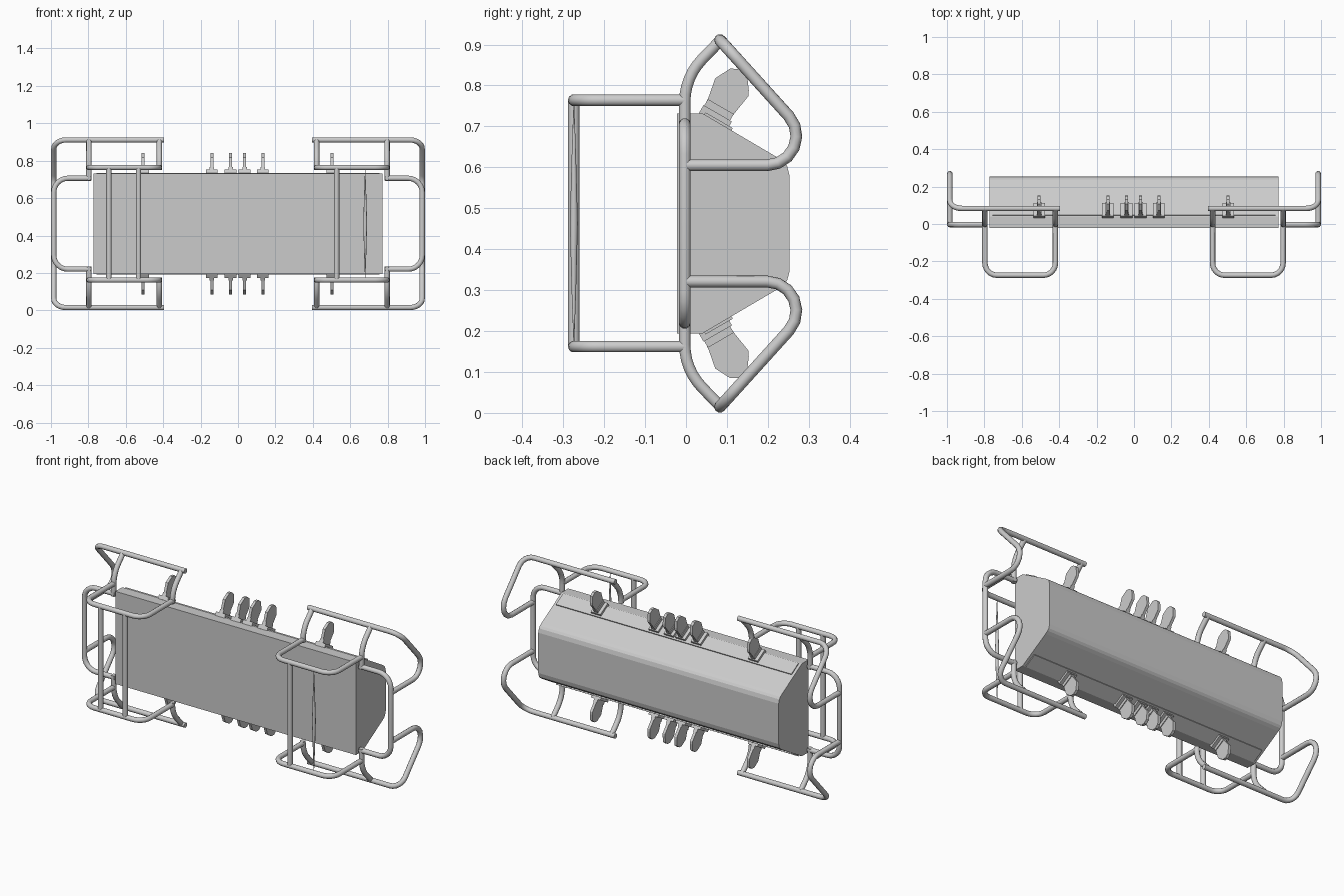
import bpy, bmesh, math
from mathutils import Vector

if "Cube" in bpy.data.objects:
    bpy.data.objects.remove(bpy.data.objects["Cube"])

ZC = 0.463      # height of the horizontal mirror plane
R = 0.0145      # tube radius


def rounded(points, radius, steps=6):
    """Replace each inner corner of a polyline with a circular arc."""
    p = [Vector(q) for q in points]
    out = [p[0]]
    for a, b, c in zip(p, p[1:], p[2:]):
        u, v = (a - b).normalized(), (c - b).normalized()
        half = u.angle(v) / 2
        r = radius.pop(0) if isinstance(radius, list) else radius
        centre = b + (u + v).normalized() * (r / math.sin(half))
        length = r / math.tan(half)
        s = (b + u * length - centre).normalized()
        e = (b + v * length - centre).normalized()
        out += [centre + s.slerp(e, i / steps) * r for i in range(steps + 1)]
    return out + [p[-1]]


def tube(name, pts, radii=None):
    cu = bpy.data.curves.new(name, 'CURVE')
    cu.dimensions = '3D'
    cu.bevel_depth = R
    cu.bevel_resolution = 3
    cu.use_fill_caps = True
    sp = cu.splines.new('POLY')
    sp.points.add(len(pts) - 1)
    for i, q in enumerate(pts):
        sp.points[i].co = (*q, 1)
        sp.points[i].radius = radii[i] if radii else 1
    ob = bpy.data.objects.new(name, cu)
    bpy.context.collection.objects.link(ob)


def prism(name, profile, x0, x1):
    """Extrude a (y, z) profile along x."""
    bm = bmesh.new()
    face = bm.faces.new([bm.verts.new((x0, y, z)) for y, z in profile])
    new = bmesh.ops.extrude_face_region(bm, geom=[face])['geom']
    bmesh.ops.translate(bm, vec=(x1 - x0, 0, 0),
                        verts=[v for v in new if isinstance(v, bmesh.types.BMVert)])
    bmesh.ops.recalc_face_normals(bm, faces=bm.faces)
    me = bpy.data.meshes.new(name)
    bm.to_mesh(me)
    bm.free()
    ob = bpy.data.objects.new(name, me)
    bpy.context.collection.objects.link(ob)


# Valve body: chamfered block
upper = [(-0.022, 0.732), (0.04, 0.732), (0.222, 0.625), (0.238, 0.614),
         (0.247, 0.603), (0.253, 0.58)]
lower = [(y, 2 * ZC - z) for y, z in reversed(upper)]
prism("body", upper + lower, -0.773, 0.773)

paddle = [(-0.037, 0.02), (-0.039, 0.045), (-0.048, 0.093), (-0.028, 0.132), (-0.008, 0.142),
          (0.016, 0.138), (0.038, 0.108), (0.044, 0.095), (0.036, 0.045), (0.033, 0.02)]

for sz, level in ((1, "upper"), (-1, "lower")):
    def slope(profile):
        """Sloped-face coordinates (along, outward) to (y, z)."""
        return [(0.0665 + 0.866 * t + 0.5 * n,
                 ZC + sz * (0.713 - 0.5 * t + 0.866 * n - ZC)) for t, n in profile]

    def rect(t0, t1, n0, n1):
        return slope([(t0, n0), (t1, n0), (t1, n1), (t0, n1)])

    # Raised strip and paddles on the sloped face
    prism(level + "_strip", rect(-0.027, 0.05, -0.01, 0.009), -0.757, 0.757)
    for x in (-0.507, -0.14, -0.04, 0.035, 0.133, 0.503):
        prism(level + "_paddle_base", rect(-0.04, 0.04, 0, 0.022), x - 0.031, x + 0.031)
        prism(level + "_paddle_neck", rect(-0.038, 0.035, 0.02, 0.04), x - 0.012, x + 0.012)
        prism(level + "_paddle", slope(paddle), x - 0.008, x + 0.008)

    for sx in (-1, 1):
        def place(pts):
            return [(sx * x, y, ZC + sz * (z - ZC)) for x, y, z in pts]

        # Top rail running into the side loop
        tube(level + "_side_loop", rounded(place([
            (0.395, 0.083, 0.911), (0.985, 0.083, 0.911),
            (0.985, 0.36, 0.605), (0.985, 0.0, 0.605)]), [0.065, 0.072]))
        # Curved posts under the rail
        for x, z in ((0.797, 0.693), (0.42, 0.75)):
            tube(level + "_post", rounded(place([
                (x, -0.003, z), (x, -0.003, 0.82), (x, 0.083, 0.909)]), 0.15))
        # U-shaped bumper in front
        tube(level + "_front_loop", rounded(place([
            (0.797, 0.0, 0.764), (0.797, -0.274, 0.764),
            (0.42, -0.274, 0.764), (0.42, 0.0, 0.764)]), 0.065))

# C-shaped side handles
for sx in (-1, 1):
    tube("side_handle", rounded([
        (sx * 0.785, -0.003, ZC + 0.243), (sx * 0.985, -0.003, ZC + 0.243),
        (sx * 0.985, -0.003, ZC - 0.243), (sx * 0.785, -0.003, ZC - 0.243)], 0.075))

# Vertical front bars, one of them a thin spindle
for x in (-0.69, -0.532, 0.527):
    tube("front_bar", [(x, -0.274, 0.162), (x, -0.274, 0.764)])
tube("front_spindle", [(0.68, -0.274, z) for z in (0.162, 0.3, ZC, 0.62, 0.764)],
     [0.05, 0.4, 0.7, 0.4, 0.05])

# Convert the tubes to smooth meshes
bpy.ops.object.select_all(action='DESELECT')
curves = [o for o in bpy.context.scene.objects if o.type == 'CURVE']
for o in curves:
    o.select_set(True)
bpy.context.view_layer.objects.active = curves[0]
bpy.ops.object.convert(target='MESH')
bpy.ops.object.shade_smooth_by_angle(angle=math.radians(40))
